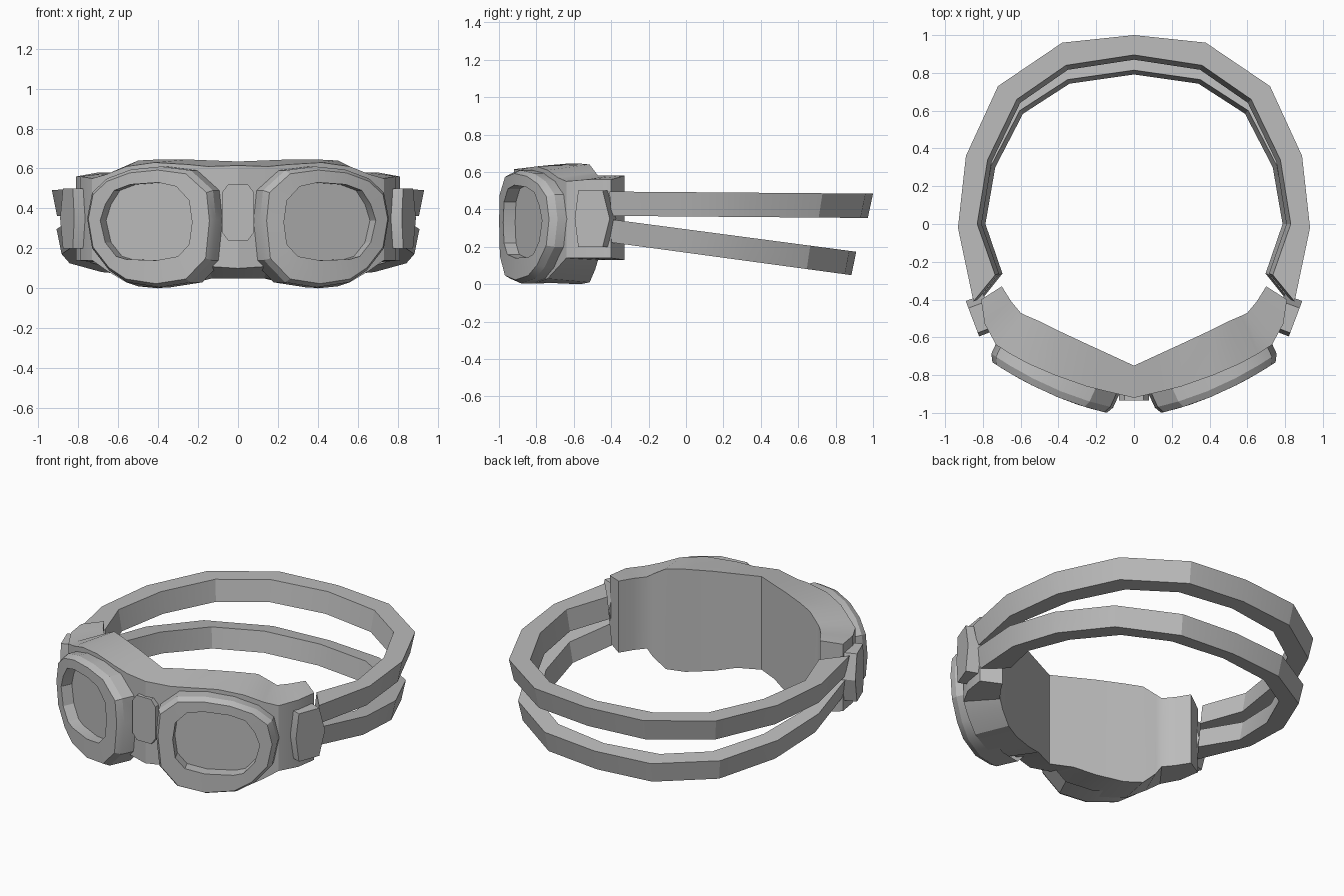
import bpy, bmesh, math
from mathutils import Vector

if "Cube" in bpy.data.objects:
    bpy.data.objects.remove(bpy.data.objects["Cube"], do_unlink=True)

GREY = (0.5, 0.5, 0.5, 1)
mat = bpy.data.materials.new("plain grey")
mat.use_nodes = True
mat.diffuse_color = GREY
mat.node_tree.nodes["Principled BSDF"].inputs["Base Color"].default_value = GREY


def loft(name, loops, cap_start=True, cap_end=True, ring=False):
    """Skin a row of equal-length closed loops."""
    bm = bmesh.new()
    rows = [[bm.verts.new(p) for p in loop] for loop in loops]
    pairs = list(zip(rows, rows[1:])) + ([(rows[-1], rows[0])] if ring else [])
    for a, b in pairs:
        for i in range(len(a)):
            j = (i + 1) % len(a)
            bm.faces.new((a[i], a[j], b[j], b[i]))
    if cap_start:
        bm.faces.new(rows[0])
    if cap_end:
        bm.faces.new(rows[-1])
    bmesh.ops.recalc_face_normals(bm, faces=bm.faces)
    mesh = bpy.data.meshes.new(name)
    bm.to_mesh(mesh)
    bm.free()
    mesh.materials.append(mat)
    ob = bpy.data.objects.new(name, mesh)
    bpy.context.collection.objects.link(ob)
    bpy.ops.object.select_all(action="DESELECT")
    ob.select_set(True)
    bpy.context.view_layer.objects.active = ob
    bpy.ops.object.shade_smooth_by_angle(angle=math.radians(25))
    return ob


def flip(loops):
    return [[(-p[0], p[1], p[2]) for p in loop] for loop in loops]


def both_sides(half):
    """Extend stations starting at the middle to the other side."""
    return flip(half[:0:-1]) + half


# Mask body: front x, y, top, bottom, then back x, y, top, bottom
stations = [
    (0, -.92, .615, .10, 0, -.75, .635, .05),
    (.15, -.885, .61, .11, .13, -.69, .64, .05),
    (.25, -.86, .62, .05, .25, -.635, .645, .02),
    (.42, -.80, .63, .01, .40, -.565, .645, 0),
    (.56, -.74, .61, .03, .50, -.515, .64, .01),
    (.66, -.685, .57, .09, .57, -.485, .60, .08),
    (.73, -.64, .55, .14, .60, -.47, .58, .13),
    (.79, -.53, .56, .14, .65, -.41, .58, .13),
    (.81, -.40, .56, .14, .70, -.33, .58, .13),
]
body = [[(fx, fy, ft), (bx, by, bt), (bx, by, bb), (fx, fy, fb)]
        for fx, fy, ft, fb, bx, by, bt, bb in stations]
loft("mask_body", both_sides(body))

# Eyepieces: outlines in x, z, bent around the face and pushed along a normal
rim = [(.125, .34), (.14, .49), (.25, .59), (.40, .61), (.55, .595), (.67, .55),
       (.745, .48), (.77, .35), (.745, .20), (.66, .09), (.57, .03), (.41, .005),
       (.25, .03), (.145, .14)]
opening = [(.23, .33), (.245, .44), (.31, .51), (.40, .53), (.54, .52), (.62, .49),
           (.665, .42), (.69, .34), (.665, .23), (.61, .16), (.56, .145), (.41, .14),
           (.30, .16), (.245, .22)]
back = Vector((-.42, .91, 0))


def bend(outline, depth, size=1.0):
    loop = []
    for x, z in outline:
        x, z = .43 + (x - .43) * size, .31 + (z - .31) * size
        t = x - .14
        loop.append(Vector((x, -1 + .22 * t + .36 * t * t, z)) + back * depth)
    return loop


eyepiece = [bend(rim, .17), bend(rim, .035), bend(rim, 0, .94), bend(opening, 0),
            bend(opening, .12)]
lens = [bend(opening, .12), bend(opening, .07)]

# Side buckles: six-sided plates facing outwards
hexagon = [(0, .35), (.02, .5), (.16, .5), (.2, .35), (.16, .2), (.02, .2)]


def buckle_loop(depth):
    return [(.82 + .354 * a - .935 * depth, -.595 + .935 * a + .354 * depth, z)
            for a, z in hexagon]


buckle = [buckle_loop(0), buckle_loop(.1)]

for side, turn in (("left", list), ("right", flip)):
    loft(side + "_eyepiece_rim", turn(eyepiece), False, False)
    loft(side + "_lens", turn(lens), False, True)
    loft(side + "_buckle", turn(buckle))

# Nose plate with cut corners
plate = [(-.08, .28), (-.05, .24), (.05, .24), (.08, .28),
         (.08, .48), (.05, .52), (-.05, .52), (-.08, .48)]
loft("nose_plate", [[(x, y, z) for x, z in plate] for y in (-.935, -.88)])

# Head straps: outer and inner plan points from the middle of the back
path = [(0, 1, 0, .895), (.38, .96, .36, .84), (.72, .73, .62, .66),
        (.89, .36, .775, .34), (.932, -.02, .83, 0), (.85, -.41, .735, -.27)]


def strap(name, sx, sy, top, slope, height):
    half = []
    for ox, oy, ix, iy in path:
        def point(x, y, low):
            x, y = x * sx, y * (sy if y > 0 else 1)
            k = .972 if low else 1
            return (x * k, y * k, top - slope * (y + .35) - height * low)
        half.append([point(ox, oy, 0), point(ix, iy, 0),
                     point(ix, iy, 1), point(ox, oy, 1)])
    loft(name, both_sides(half))


strap("upper_strap", 1, 1, .495, .008, .13)
strap("lower_strap", .975, .91, .34, .132, .125)
